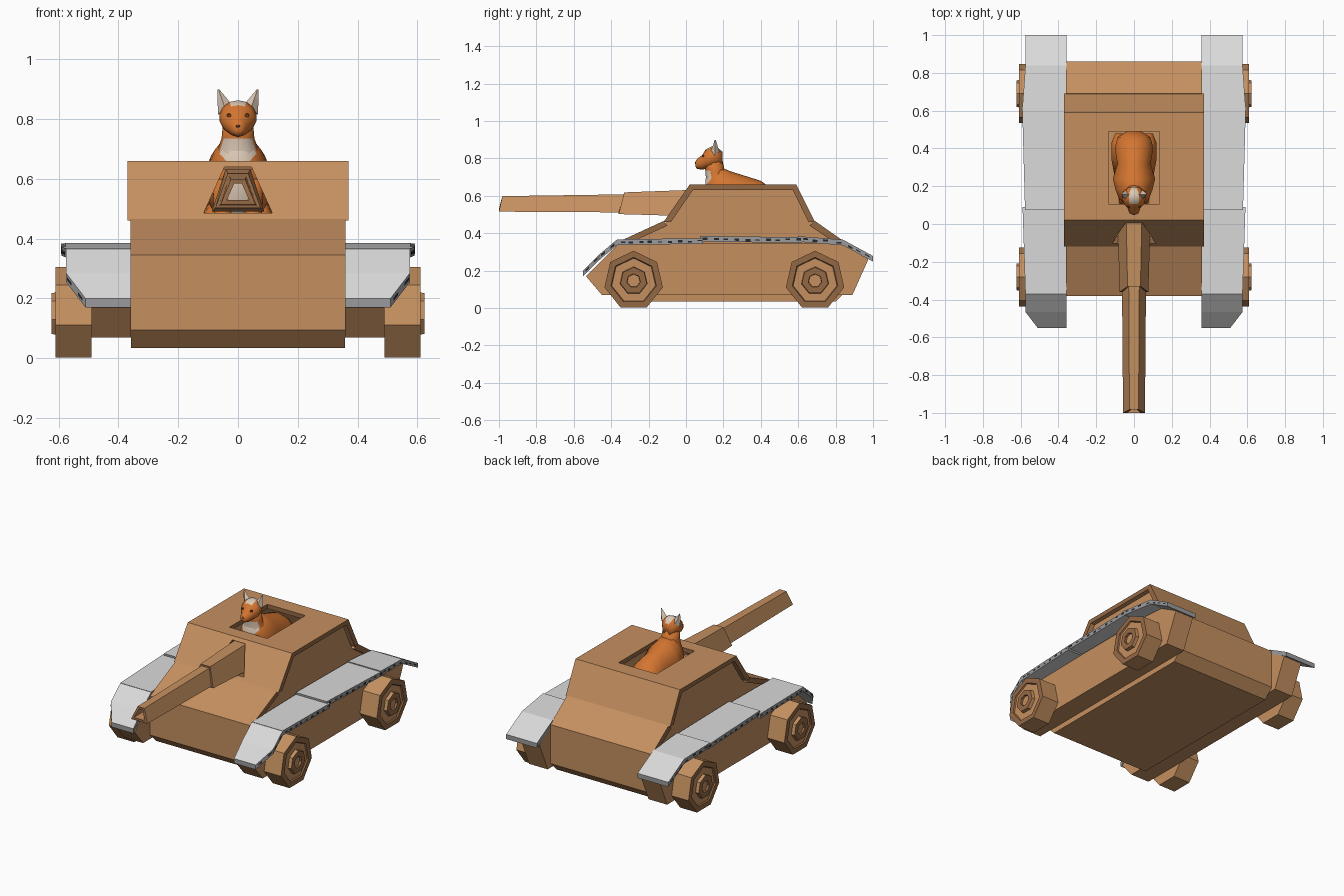
import bpy, bmesh, math, random
from mathutils import Vector

if "Cube" in bpy.data.objects:
    bpy.data.objects.remove(bpy.data.objects["Cube"])

random.seed(3)


def material(name, r, g, b):
    m = bpy.data.materials.new(name)
    m.diffuse_color = (r, g, b, 1)
    m.use_nodes = True
    m.node_tree.nodes["Principled BSDF"].inputs["Base Color"].default_value = m.diffuse_color
    return m


CARD = material("cardboard", 0.56, 0.28, 0.117)
EDGE = material("cardboard_cut_edge", 0.30, 0.14, 0.06)
GREY = material("light_grey_board", 0.70, 0.70, 0.70)
GEDGE = material("grey_cut_edge", 0.33, 0.33, 0.34)
HOLE = material("dark_flute", 0.02, 0.02, 0.02)
FUR = material("orange_fur", 0.66, 0.18, 0.03)
CREAM = material("cream_fur", 0.72, 0.58, 0.46)
BROWN = material("dark_brown", 0.16, 0.05, 0.015)


def loft(name, rings, mats, rule=None, bands=None, mirror=False, smooth=False, loop=False):
    """Skin a list of equal rings; rule(center, normal) or bands pick the colour."""
    bm = bmesh.new()
    vs = [[bm.verts.new(p) for p in ring] for ring in rings]
    n = len(rings[0])
    pairs = list(zip(vs, vs[1:])) + ([(vs[-1], vs[0])] if loop else [])
    for k, (a, b) in enumerate(pairs):
        for i in range(n):
            f = bm.faces.new((a[i], a[(i + 1) % n], b[(i + 1) % n], b[i]))
            f.material_index = bands[k] if bands else 0
    if not loop:
        bm.faces.new(vs[0])
        bm.faces.new(vs[-1])
    bmesh.ops.recalc_face_normals(bm, faces=bm.faces)
    bm.normal_update()
    for f in bm.faces:
        if rule:
            f.material_index = rule(f.calc_center_median(), f.normal)
        f.smooth = smooth
    me = bpy.data.meshes.new(name)
    bm.to_mesh(me)
    bm.free()
    for m in mats:
        me.materials.append(m)
    ob = bpy.data.objects.new(name, me)
    bpy.context.collection.objects.link(ob)
    if mirror:
        ob.modifiers.new("mirror", 'MIRROR')
    return ob


def prism(name, prof, x0, x1, rule=None, mirror=False):
    return loft(name, [[(x, y, z) for y, z in prof] for x in (x0, x1)],
                [CARD, EDGE], rule, mirror=mirror)


def ends(c, n):
    return 1 if abs(n.x) > 0.9 else 0


# --- Hull ---
prism("lower_hull", [(-.38, .345), (-.38, .095), (-.32, .035), (.80, .035),
                     (.86, .095), (.86, .345)], -.357, .357)
prism("front_deck", [(-.38, .345), (-.12, .465), (-.10, .44), (-.36, .32)], -.36, .36, ends)
prism("rear_deck", [(.86, .345), (.69, .465), (.66, .44), (.84, .32)], -.36, .36, ends)
prism("cabin_side", [(-.36, .34), (-.11, .455), (.03, .645), (.58, .645),
                     (.68, .455), (.84, .34)], .325, .34, mirror=True)
cabin = prism("cabin_shell", [(-.12, .46), (.02, .66), (.59, .66), (.69, .46),
                              (.655, .46), (.57, .632), (.038, .632), (-.08, .46)],
              -.37, .37, ends)
prism("side_box", [(-.535, .17), (-.45, .07), (.89, .07), (.975, .26),
                   (.83, .345), (-.36, .345)], .357, .49, mirror=True)

# Roof hatch and gun opening
hatch = prism("hatch_cutter", [(.105, .60), (.49, .60), (.49, .70), (.105, .70)],
              -.135, .135, lambda c, n: 1)


def trap(y, z0, z1, wb, wt, slant=0.0):
    return [(-wb, y, z0), (wb, y, z0), (wt, y + slant, z1), (-wt, y + slant, z1)]


port = loft("gun_port_cutter", [trap(-.2, .485, .64, .115, .045), trap(.09, .485, .64, .115, .045)],
            [CARD, EDGE], lambda c, n: 1)
for c in (hatch, port):
    c.hide_render = True
    c.hide_viewport = True
    m = cabin.modifiers.new("cut", 'BOOLEAN')
    m.operation = 'DIFFERENCE'
    m.solver = 'EXACT'
    m.object = c

# --- Gun: two nested open tubes of trapezoid section ---
loft("gun_sleeve", [trap(.05, .49, .632, .088, .042), trap(-.36, .502, .618, .076, .034, .03),
                    trap(-.36, .514, .606, .060, .026, .03), trap(.05, .502, .62, .072, .034)],
     [CARD, EDGE], bands=[0, 1, 0, 1], loop=True)
loft("gun_barrel", [trap(-.15, .510, .610, .065, .029), trap(-1.0, .515, .598, .058, .024, .018),
                    trap(-1.0, .530, .584, .037, .013, .018), trap(-.15, .528, .590, .042, .015)],
     [CARD, EDGE], bands=[0, 1, 0, 1], loop=True)

# --- Fenders: overlapping bent boards with fluted cut edges (y, z top, outer x) ---
T = .03
boards = [("fender_front", [(-.55, .20, .51), (-.465, .285, .575), (-.37, .365, .575)]),
          ("fender_mid_front", [(-.37, .367, .575), (.09, .373, .59)]),
          ("fender_mid_rear", [(.075, .385, .577), (.62, .378, .592)]),
          ("fender_rear", [(.60, .384, .592), (.84, .365, .575), (1.0, .278, .575)])]
quads = []
for name, pts in boards:
    loft(name, [[(.357, y, z), (x, y, z), (x, y, z - T), (.357, y, z - T)] for y, z, x in pts],
         [GREY, GEDGE], lambda c, n: 1 if abs(n.x) > .5 or (n.z < .3 and abs(n.y) > .95) else 0,
         mirror=True)
    for a, b in zip(pts, pts[1:]):
        a, b = Vector(a), Vector(b)
        count = max(2, int((b - a).length / .05))
        for i in range(count):
            t = (i + .2 + .3 * random.random()) / count
            p, q = a.lerp(b, t), a.lerp(b, t + .45 / count)
            h, mid = random.uniform(.003, .007), random.uniform(.011, .019)
            quads.append([(v.z + .002, v.x, v.y - mid + s * h)
                          for v, s in ((p, -1), (q, -1), (q, 1), (p, 1))])
me = bpy.data.meshes.new("fender_flutes")
me.from_pydata([v for q in quads for v in q], [],
               [tuple(range(4 * i, 4 * i + 4)) for i in range(len(quads))])
me.materials.append(HOLE)
flutes = bpy.data.objects.new("fender_flutes", me)
bpy.context.collection.objects.link(flutes)
flutes.modifiers.new("mirror", 'MIRROR')

# --- Wheels: seven-sided discs with rim ring and hub ring ---
for name, cy in (("front_wheel", -.28), ("rear_wheel", .69)):
    prof = [(.49, .16), (.61, .16), (.61, .125), (.602, .12), (.602, .075),
            (.623, .072), (.623, .037), (.61, .035)]
    rings = [[(x, cy + r * math.sin(k * math.tau / 7), .146 + r * math.cos(k * math.tau / 7))
              for k in range(7)] for x, r in prof]
    loft(name, rings, [CARD, EDGE], bands=[0, 1, 1, 0, 0, 1, 1], mirror=True)


# --- Cat sitting in the hatch ---
def oval(y, cz, rx, rz, x=0, n=14):
    return [(x + rx * math.cos((k + .5) * math.tau / n), y, cz + rz * math.sin((k + .5) * math.tau / n))
            for k in range(n)]


def flat_oval(z, cy, rx, ry, x=0, n=12):
    return [(x + rx * math.cos(k * math.tau / n), cy + ry * math.sin(k * math.tau / n), z)
            for k in range(n)]


loft("cat_body", [oval(.49, .50, .04, .05), oval(.46, .525, .09, .11), oval(.40, .55, .105, .13),
                  oval(.32, .575, .09, .13), oval(.24, .59, .115, .14), oval(.18, .60, .10, .155),
                  oval(.13, .60, .08, .135), oval(.105, .60, .045, .09)],
     [FUR, CREAM], lambda c, n: 1 if n.y < -.6 and abs(c.x) < .045 else 0, smooth=True)
loft("cat_neck", [flat_oval(.62, .175, .085, .075), flat_oval(.68, .17, .075, .062),
                  flat_oval(.735, .155, .055, .052), flat_oval(.79, .145, .05, .05)],
     [FUR, CREAM], lambda c, n: 1 if n.y < -.5 and abs(c.x) < .05 and c.z < .735 else 0,
     smooth=True)
loft("cat_head", [oval(.050, .770, .012, .013), oval(.058, .770, .025, .026),
                  oval(.085, .778, .035, .038), oval(.105, .795, .055, .052),
                  oval(.135, .805, .063, .058), oval(.165, .808, .056, .054),
                  oval(.195, .795, .03, .04)],
     [FUR, CREAM], lambda c, n: 1 if n.z > .6 and abs(c.x) < .03 and c.y > .09 else 0, smooth=True)
loft("cat_ear", [[(.018, .155, .845), (.045, .132, .840), (.066, .155, .815), (.045, .178, .835)],
                 [(.048, .155, .882), (.055, .145, .870), (.069, .155, .865), (.06, .168, .870)],
                 [(.063, .156, .899), (.065, .153, .899), (.068, .156, .899), (.065, .159, .899)]],
     [CREAM], mirror=True)
loft("cat_front_leg", [flat_oval(.60, .15, .035, .045, .05), flat_oval(.40, .13, .026, .03, .05),
                       flat_oval(.35, .12, .03, .045, .05)], [FUR], mirror=True, smooth=True)
loft("cat_haunch", [oval(.48, .42, .02, .04, .08), oval(.43, .44, .04, .09, .08),
                    oval(.34, .43, .04, .085, .08), oval(.26, .37, .025, .025, .08)],
     [FUR], mirror=True, smooth=True)
loft("cat_eye", [oval(.087, .812, .007, .006, .03, 6), oval(.10, .812, .009, .008, .03, 6)],
     [BROWN], mirror=True)
loft("cat_nose", [oval(.047, .776, .006, .004, 0, 6), oval(.055, .776, .009, .007, 0, 6)], [BROWN])
